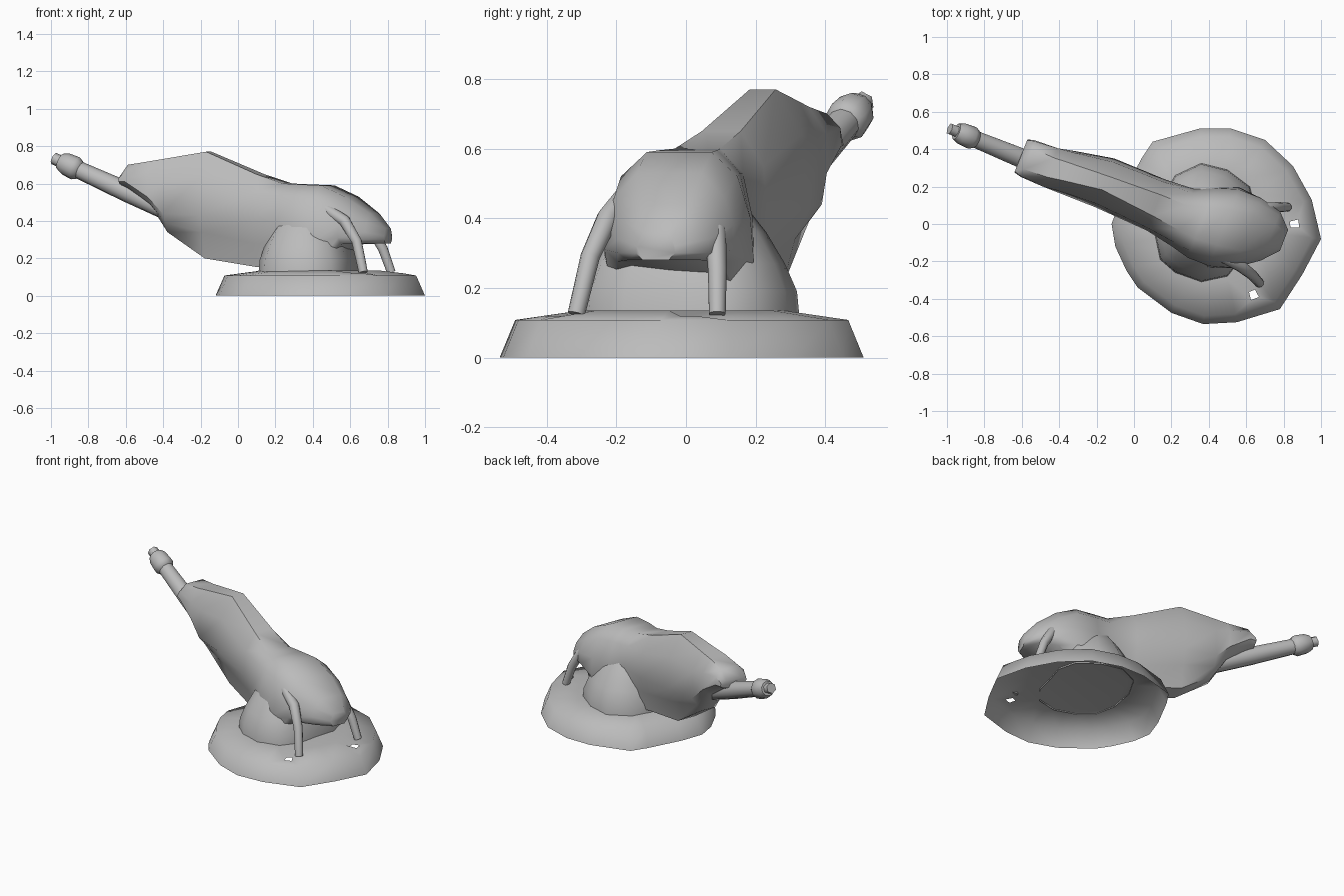
import bpy, bmesh, math
from mathutils import Vector

if "Cube" in bpy.data.objects:
    bpy.data.objects.remove(bpy.data.objects["Cube"])

grey = bpy.data.materials.new("plain_grey")
grey.diffuse_color = (0.5, 0.5, 0.5, 1)
grey.use_nodes = True
grey.node_tree.nodes["Principled BSDF"].inputs["Base Color"].default_value = grey.diffuse_color


def finish(name, bm, angle=50):
    bmesh.ops.recalc_face_normals(bm, faces=bm.faces)
    me = bpy.data.meshes.new(name)
    bm.to_mesh(me)
    bm.free()
    me.materials.append(grey)
    ob = bpy.data.objects.new(name, me)
    bpy.context.collection.objects.link(ob)
    bpy.ops.object.select_all(action='DESELECT')
    ob.select_set(True)
    bpy.context.view_layer.objects.active = ob
    bpy.ops.object.shade_smooth_by_angle(angle=math.radians(angle))
    return ob


def loft(rings, cap_start=True, cap_end=True):
    bm = bmesh.new()
    vs = [[bm.verts.new(p) for p in r] for r in rings]
    n = len(vs[0])
    for a, b in zip(vs, vs[1:]):
        for i in range(n):
            j = (i + 1) % n
            bm.faces.new((a[i], a[j], b[j], b[i]))
    if cap_start:
        bm.faces.new(vs[0][::-1])
    if cap_end:
        bm.faces.new(vs[-1])
    return bm


def tube(name, path, radii, sides=10):
    path = [Vector(p) for p in path]
    rings = []
    for k, p in enumerate(path):
        d = (path[min(k + 1, len(path) - 1)] - path[max(k - 1, 0)]).normalized()
        a = d.cross(Vector((0.37, 0.93, 0))).normalized()
        b = d.cross(a)
        rings.append([p + radii[k] * (a * math.cos(t) + b * math.sin(t))
                      for t in (2 * math.pi * i / sides for i in range(sides))])
    return finish(name, loft(rings), 65)


# Base: hollow skirt with a gently sloping closed top, open beneath
C = Vector((0.44, -0.01, 0))
outline = [(1.0, -.08), (.95, .13), (.85, .31), (.7, .45), (.52, .51), (.35, .51),
           (.1, .44), (.04, .35), (-.07, .14), (-.12, 0), (-.1, -.12), (-.04, -.25),
           (.02, -.34), (.2, -.475), (.37, -.535), (.55, -.525), (.78, -.455), (.9, -.27)]
outline = [Vector((x, y, 0)) for x, y in outline]
rings = [[C + (p - C) * s + Vector((0, 0, z)) for p in outline]
         for s, z in ((1, 0), (.915, .108), (.56, .135))]
bm = loft(rings, False, True)
# two small square holes beside the legs
for hx, hy in ((.86, 0), (.64, -.38)):
    h = Vector((hx, hy, .12))
    top = [f for f in bm.faces if .1 < f.calc_center_median().z < .13]
    f = min(top, key=lambda q: (q.calc_center_median() - h).length)
    mid = f.calc_center_median()
    bmesh.ops.inset_individual(bm, faces=[f], thickness=.01)
    for v in f.verts:
        d = v.co - mid
        d.z = 0
        v.co = h + d.normalized() * .03
    bmesh.ops.delete(bm, geom=[f], context='FACES_ONLY')
finish("base_skirt", bm, 75)

# Drum between base and body
plan = [(.65, .08), (.62, .20), (.50, .29), (.36, .325), (.22, .26), (.14, .12), (.11, -.05),
        (.14, -.19), (.22, -.26), (.36, -.31), (.50, -.28), (.58, -.18), (.61, -.05)]
drum = [[(.37 + (x - .37) * s, (y - .01) * s + .01, z) for x, y in plan]
        for s, z in ((1, .125), (.98, .19), (.87, .27), (.70, .36), (.55, .42))]
finish("drum", loft(drum, False, True))

# Body: cross-sections along the slanted gun axis, (half width, height) from top to bottom
D, N = Vector((-.93, .366, 0)), Vector((-.366, -.93, 0))
O = Vector((.45, -.04, 0))
sections = [
    (-.345, -.085, ((.04, .36), (.05, .34), (.06, .32), (.06, .30), (.04, .28))),
    (-.27, -.08, ((.07, .44), (.12, .39), (.14, .34), (.14, .30), (.11, .28))),
    (-.15, -.05, ((.10, .53), (.17, .46), (.20, .38), (.20, .31), (.16, .275))),
    (-.02, -.03, ((.10, .59), (.18, .52), (.22, .40), (.23, .28), (.20, .14))),
    (.10, -.01, ((.09, .595), (.16, .53), (.20, .40), (.20, .27), (.19, .14))),
    (.20, .00, ((.07, .60), (.14, .53), (.165, .40), (.15, .28), (.14, .14))),
    (.36, -.01, ((.06, .65), (.13, .55), (.145, .39), (.11, .28), (.08, .155))),
    (.66, -.02, ((.04, .77), (.12, .64), (.14, .43), (.10, .34), (.06, .20))),
    (.87, .00, ((.05, .735), (.11, .62), (.12, .44), (.08, .39), (.05, .34))),
    (.96, .01, ((.055, .72), (.11, .64), (.11, .53), (.08, .50), (.05, .48))),
    (1.09, .01, ((.06, .70), (.10, .66), (.105, .61), (.08, .59), (.05, .57))),
    (1.13, .01, ((.05, .64), (.09, .63), (.095, .61), (.08, .60), (.05, .59))),
]
rings = []
for u, c, pts in sections:
    ring = [(c + w, z) for w, z in pts] + [(c - w, z) for w, z in reversed(pts)]
    rings.append([O + D * u + N * v + Vector((0, 0, z)) for v, z in ring])
finish("body", loft(rings))


# Barrel with a collar and a narrow tip
def along(x):
    return (x, .495 - .41 * (x + .95), .695 - .456 * (x + .9))


tube("barrel", [along(x) for x in (-.33, -.60, -.86)], (.055, .055, .047))
tube("collar", [along(x) for x in (-.84, -.87, -.92, -.95)], (.045, .064, .06, .045))
tube("tip", [along(x) for x in (-.93, -.985)], (.033, .033), 6)

# Two bent rear legs, their upper ends buried in the body
tube("leg_side", [(.46, -.17, .47), (.57, -.225, .40), (.635, -.275, .29), (.67, -.315, .125)],
     (.03, .032, .028, .025))
tube("leg_rear", [(.60, .08, .42), (.71, .085, .36), (.775, .09, .25), (.82, .09, .125)],
     (.03, .03, .027, .024))
